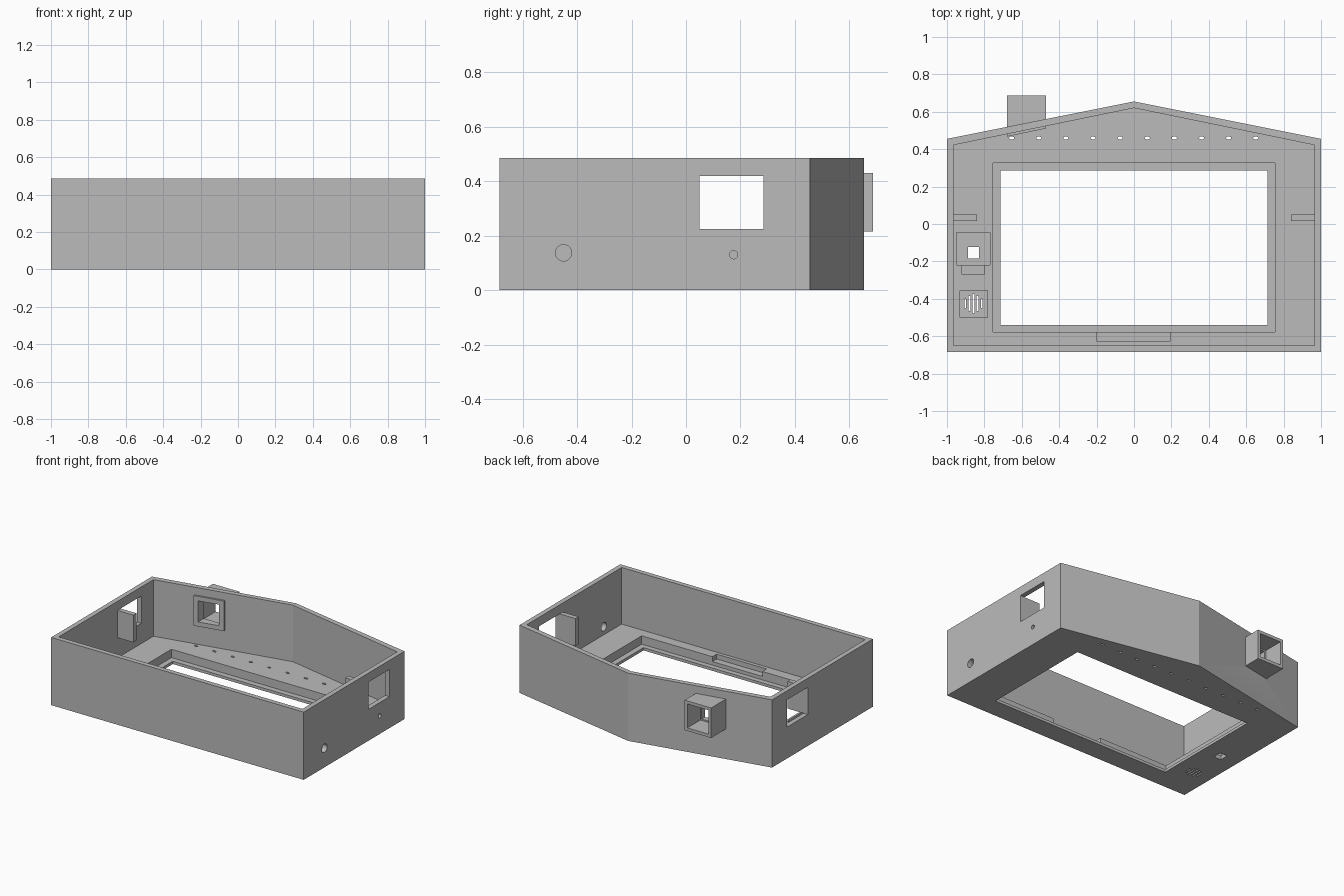
import bpy
import bmesh
import math

cube = bpy.data.objects.get("Cube")
if cube:
    bpy.data.objects.remove(cube, do_unlink=True)

# One plain grey plastic
grey = bpy.data.materials.new("grey_plastic")
grey.use_nodes = True
colour = (0.5, 0.5, 0.5, 1)
grey.diffuse_color = colour
grey.node_tree.nodes["Principled BSDF"].inputs["Base Color"].default_value = colour

TOP, FLOOR, LIP = 0.485, 0.08, 0.02


def prism(name, outline, z0, z1):
    """Extrude a flat outline from z0 up to z1."""
    bm = bmesh.new()
    face = bm.faces.new([bm.verts.new((x, y, z0)) for x, y in outline])
    up = bmesh.ops.extrude_face_region(bm, geom=[face])["geom"]
    bmesh.ops.translate(bm, vec=(0, 0, z1 - z0),
                        verts=[v for v in up if isinstance(v, bmesh.types.BMVert)])
    bmesh.ops.recalc_face_normals(bm, faces=bm.faces)
    mesh = bpy.data.meshes.new(name)
    bm.to_mesh(mesh)
    bm.free()
    mesh.materials.append(grey)
    obj = bpy.data.objects.new(name, mesh)
    bpy.context.collection.objects.link(obj)
    return obj


def box(name, x0, x1, y0, y1, z0, z1):
    return prism(name, [(x0, y0), (x1, y0), (x1, y1), (x0, y1)], z0, z1)


def round_outline(cx, cy, rx, ry, sides=32):
    return [(cx + rx * math.cos(math.tau * i / sides),
             cy + ry * math.sin(math.tau * i / sides)) for i in range(sides)]


def house(x, front, side, peak):
    return [(-x, front), (x, front), (x, side), (0, peak), (-x, side)]


def activate(obj):
    bpy.ops.object.select_all(action="DESELECT")
    obj.select_set(True)
    bpy.context.view_layer.objects.active = obj


def cut(target, cutter, keep=False):
    cutter.hide_render = True
    mod = target.modifiers.new("cut", "BOOLEAN")
    mod.operation, mod.solver, mod.object = "DIFFERENCE", "EXACT", cutter
    activate(target)
    bpy.ops.object.modifier_apply(modifier=mod.name)
    if not keep:
        bpy.data.objects.remove(cutter, do_unlink=True)


# Open tray with a pointed back wall
case = prism("case", house(1, -0.685, 0.455, 0.655), 0, TOP)
cut(case, prism("cavity", house(0.965, -0.65, 0.422, 0.62), FLOOR, 1))

# Screen recess, opening and connector notch
cut(case, box("recess", -0.755, 0.755, -0.577, 0.325, LIP, 0.2))
cut(case, box("opening", -0.715, 0.715, -0.54, 0.285, -0.1, 0.2))
cut(case, box("notch", -0.2, 0.195, -0.625, -0.56, 0.045, 0.2))

# Pockets for the lens module and the speaker
cut(case, box("lens_pocket", -0.95, -0.77, -0.22, -0.045, 0.03, 0.2))
cut(case, box("cable_pocket", -0.92, -0.80, -0.27, -0.21, 0.045, 0.2))
cut(case, box("lens_hole", -0.887, -0.83, -0.185, -0.122, -0.1, 0.2))
cut(case, box("speaker_pocket", -0.93, -0.782, -0.5, -0.355, 0.03, 0.2))
for i, half in enumerate((0.025, 0.04, 0.052, 0.04, 0.025)):
    x = -0.902 + i * 0.022
    cut(case, box("slit", x - 0.005, x + 0.005, -0.425 - half, -0.425 + half, -0.1, 0.2))

# Row of small indicator holes
for i in range(10):
    outline = round_outline(-0.654 + i * 0.145, 0.46, 0.014, 0.008, 16)
    cut(case, prism("indicator_hole", outline, -0.1, 0.2))

# Side windows, one in each wall
for x in (-1, 1):
    cut(case, box("window", x - 0.1, x + 0.1, 0.05, 0.285, 0.225, 0.42))

# Round jack holes in the left wall
for y, z, r in ((-0.45, 0.137, 0.03), (0.175, 0.13, 0.015)):
    hole = prism("jack_hole", round_outline(0, 0, r, r), -0.1, 0.1)
    hole.rotation_euler = (0, math.pi / 2, 0)
    hole.location = (1, y, z)
    bpy.context.view_layer.update()
    cut(case, hole)

# Socket tunnel through the back wall, with a narrower inner end
x0, x1, z0, z1 = -0.68, -0.47, 0.215, 0.43
socket = prism("socket_tunnel", [(x0, 0.467), (x1, 0.511), (x1, 0.687), (x0, 0.687)], z0, z1)
for inset, y0 in ((0.022, 0.54), (0.032, 0.4)):
    bore = box("bore", x0 + inset, x1 - inset, y0, 0.8, z0 + inset, z1 - inset)
    cut(case, bore, keep=True)
    cut(socket, bore)

# Tabs standing inside beside the windows
tabs = [box(name, *sorted((s * 0.84, s * 0.97)), 0.015, 0.05, 0.225, 0.42)
        for name, s in (("left_tab", 1), ("right_tab", -1))]

for part in [case, socket] + tabs:
    activate(part)
    bpy.ops.object.shade_smooth_by_angle(angle=math.radians(15))
